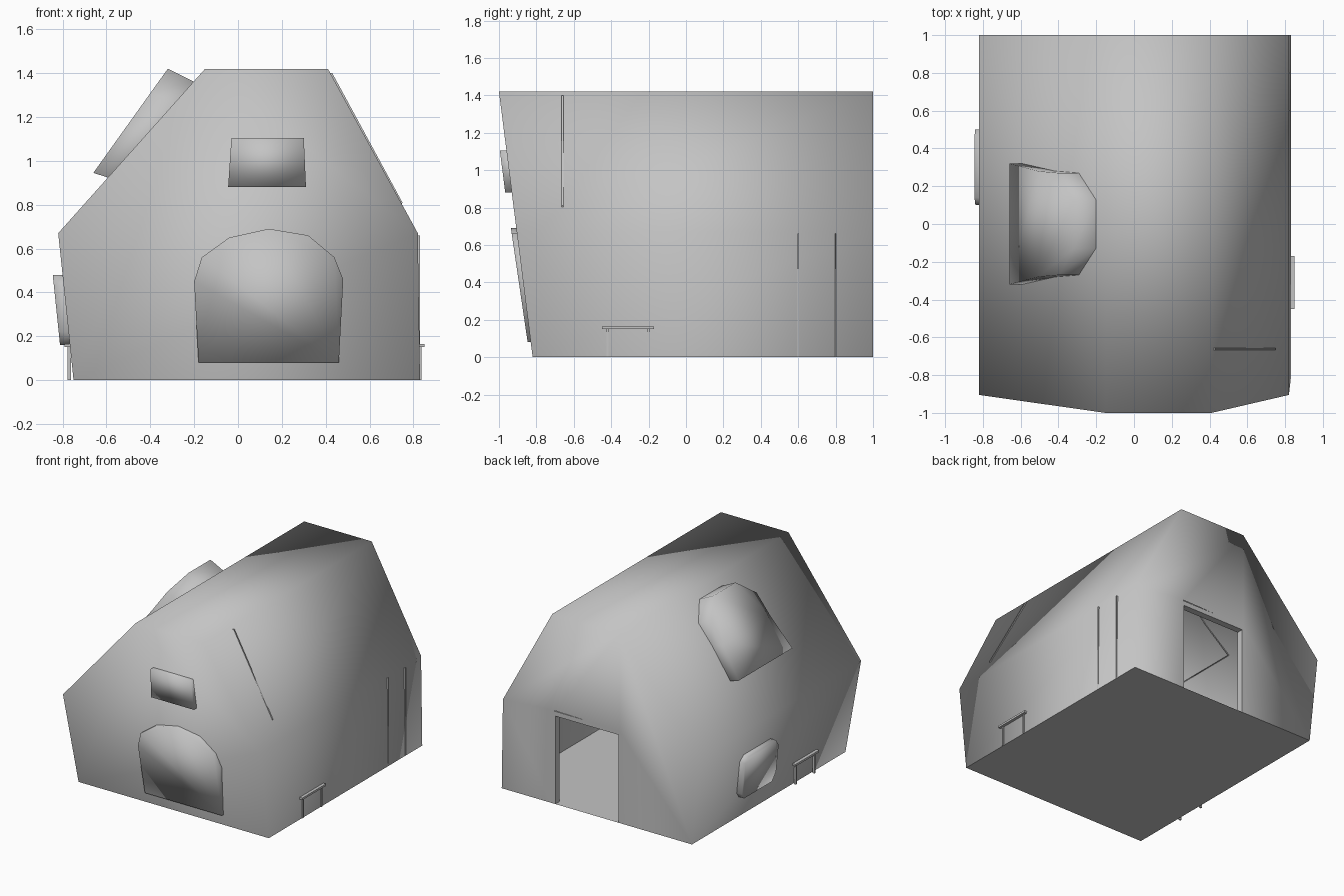
import bpy
import bmesh
from mathutils import Vector

cube = bpy.data.objects.get("Cube")
if cube:
    bpy.data.objects.remove(cube, do_unlink=True)

grey = bpy.data.materials.new("plain_grey")
grey.use_nodes = True
colour = (0.55, 0.55, 0.55, 1)
grey.diffuse_color = colour
grey.node_tree.nodes["Principled BSDF"].inputs["Base Color"].default_value = colour


def finish(name, bm):
    """Turn a bmesh into a named grey object."""
    bm.normal_update()
    mesh = bpy.data.meshes.new(name)
    bm.to_mesh(mesh)
    bm.free()
    mesh.materials.append(grey)
    obj = bpy.data.objects.new(name, mesh)
    bpy.context.collection.objects.link(obj)
    return obj


def front_y(z):
    return -0.82 - 0.1268 * z


def left_x(z):
    return -0.75 - 0.104 * z


# Hollow house shell: leaning front, open doorway at the back
def build_shell():
    bm = bmesh.new()
    profile = [(0.83, 0), (0.82, 0.67), (0.41, 1.42),
               (-0.15, 1.42), (-0.82, 0.67), (-0.75, 0)]
    doorway = [(-0.17, 0), (-0.15, 0.69), (0.39, 0.7), (0.42, 0)]
    front = [bm.verts.new((x, front_y(z), z)) for x, z in profile]
    back = [bm.verts.new((x, 1, z)) for x, z in profile]
    door = [bm.verts.new((x, 1, z)) for x, z in doorway]
    walls = [bm.faces.new(front), bm.faces.new(back + door)]
    for i in range(len(profile) - 1):
        walls.append(bm.faces.new((front[i], back[i], back[i + 1], front[i + 1])))
    floor = bm.faces.new((front[0], front[-1], back[-1], door[0], door[-1], back[0]))
    bmesh.ops.recalc_face_normals(bm, faces=bm.faces[:])
    for face in walls:
        face.smooth = True
    for edge in floor.edges:
        edge.smooth = False
    return finish("house_shell", bm)


# Raised panel: an outline joined from a wall surface to an outer surface
def raised_panel(name, outline, inner, outer, outward):
    bm = bmesh.new()
    base = [bm.verts.new(inner(a, b)) for a, b in outline]
    rim = [bm.verts.new(outer(a, b)) for a, b in outline]
    bm.faces.new(rim)
    for i in range(len(outline)):
        j = (i + 1) % len(outline)
        bm.faces.new((base[i], base[j], rim[j], rim[i]))
    bm.normal_update()
    bm.faces.ensure_lookup_table()
    if bm.faces[0].normal.dot(Vector(outward)) < 0:
        bmesh.ops.reverse_faces(bm, faces=bm.faces[:])
    for face in bm.faces:
        face.smooth = True
    return finish(name, bm)


def box(name, low, high):
    bm = bmesh.new()
    bmesh.ops.create_cube(bm, size=1)
    low, high = Vector(low), Vector(high)
    for v in bm.verts:
        v.co = (low + high) / 2 + Vector(c * s for c, s in zip(v.co, high - low))
    return finish(name, bm)


build_shell()

# Large arched panel and small upper window on the front
arch = [(-0.18, 0.08), (0.46, 0.08), (0.48, 0.46), (0.44, 0.56), (0.32, 0.66),
        (0.14, 0.69), (-0.04, 0.65), (-0.165, 0.56), (-0.2, 0.45)]
raised_panel("front_arched_panel", arch,
             lambda x, z: (x, front_y(z) + 0.01, z),
             lambda x, z: (x, front_y(z) - 0.015 - 0.02 * z, z), (0, -1, 0))
window = [(-0.045, 0.88), (0.31, 0.88), (0.3, 1.105), (-0.03, 1.105)]
raised_panel("front_upper_window", window,
             lambda x, z: (x, front_y(z) + 0.01, z),
             lambda x, z: (x, front_y(z) - 0.035, z), (0, -1, 0))

# Small window on the -x wall
side = [(0.14, 0.16), (0.47, 0.16), (0.5, 0.2), (0.5, 0.44),
        (0.46, 0.48), (0.14, 0.48), (0.1, 0.43), (0.1, 0.22)]
raised_panel("side_window", side,
             lambda y, z: (left_x(z) + 0.01, y, z),
             lambda y, z: (left_x(z) - 0.045, y, z), (-1, 0, 0))

# Arched dormer rising from the -x roof slope
half = [(0.32, 0), (0.28, 0.45), (0.27, 0.77), (0.13, 1)]
dormer = half + [(-y, t) for y, t in reversed(half)]
raised_panel("roof_dormer", dormer,
             lambda y, t: (-0.58 + 0.38 * t, y, 0.92 + 0.44 * t),
             lambda y, t: (-0.66 + 0.34 * t, y, 0.945 + 0.475 * t), (-1, 0, 1))

# Thin batten down the +x roof slope
batten = [(0.43, 1.4), (0.75, 0.81), (0.74, 0.78), (0.39, 1.4)]
raised_panel("roof_batten", batten,
             lambda x, z: (x, -0.666, z),
             lambda x, z: (x, -0.656, z), (0, 1, 0)).data.shade_flat()

# Thin wall strips at the rear of the +x wall
for number, y in enumerate((0.6, 0.8)):
    box(f"wall_strip_{number + 1}", (0.815, y - 0.003, 0), (0.831, y + 0.003, 0.66))

# Low rail on each side wall: a bar on two legs
for label, sign, wall in (("left", 1, 0.826), ("right", -1, 0.767)):
    def rail_part(name, near, far, y0, y1, z0, z1):
        xs = sorted((sign * (wall + near), sign * (wall + far)))
        box(f"{label}_rail_{name}", (xs[0], y0, z0), (xs[1], y1, z1))
    rail_part("bar", -0.01, 0.024, -0.45, -0.17, 0.15, 0.165)
    for name, y in (("front_leg", -0.42), ("rear_leg", -0.2)):
        rail_part(name, -0.005, 0.01, y - 0.006, y + 0.006, 0, 0.152)

# Door frame lining the rear opening
box("door_frame_top", (-0.16, 0.95, 0.66), (0.4, 1, 0.695))
box("door_frame_left", (0.385, 0.95, 0), (0.42, 1, 0.68))
box("door_frame_right", (-0.17, 0.95, 0), (-0.14, 1, 0.68))
